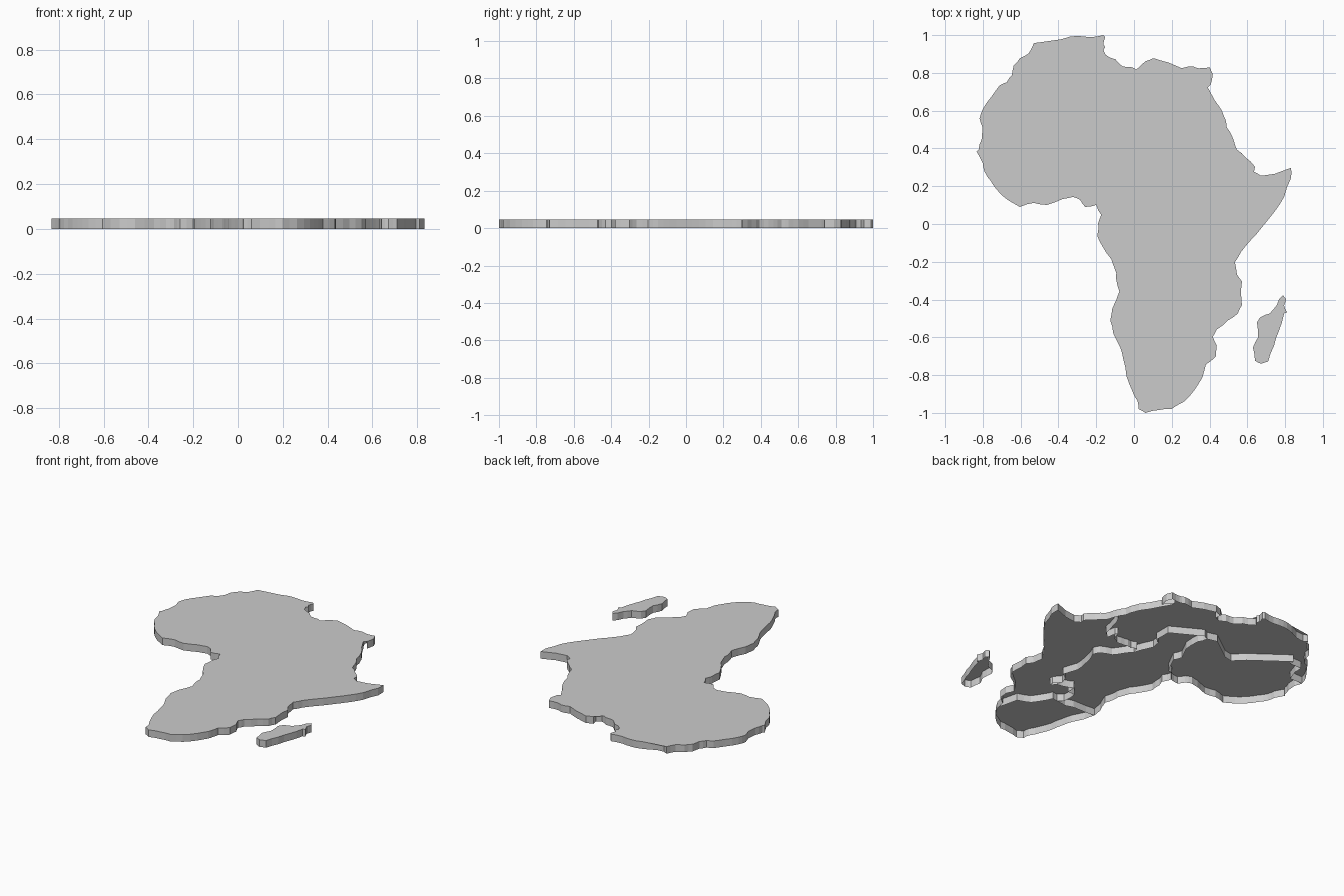
import bpy, bmesh, random

random.seed(4)
HEIGHT = 0.046

mat = bpy.data.materials.new("plain grey")
mat.diffuse_color = (0.6, 0.6, 0.6, 1)


def line(coords, rough=0.0):
    """Flat list of map grid numbers -> polyline, with ragged midpoints added."""
    pts = list(zip(coords[::2], coords[1::2]))
    if not rough:
        return pts
    out = [pts[0]]
    for (ax, ay), (bx, by) in zip(pts, pts[1:]):
        k = random.uniform(-rough, rough)
        dx, dy = bx - ax, by - ay
        length = (dx * dx + dy * dy) ** 0.5
        if length > 6:
            k *= min(1.0, 10 / length)
            out.append(((ax + bx) / 2 - dy * k, (ay + by) / 2 + dx * k))
        out.append((bx, by))
    return out


# coast sections, clockwise round the continent
north_coast = line([981,119, 984,110, 993,97, 1001,86, 1008,83, 1013,76, 1015,66, 1021,59,
    1030,54, 1035,44, 1040,47, 1050,46, 1058,42, 1066,39, 1076,37, 1090,38, 1104,36, 1106,38,
    1104,45, 1106,48, 1102,53, 1110,58, 1116,60, 1123,67, 1133,68, 1141,72, 1147,69, 1146,62,
    1154,59, 1164,62, 1173,65, 1182,69, 1193,67, 1199,69, 1210,68, 1213,75, 1211,85, 1207,79,
    1202,73, 1202,77, 1208,88, 1215,101, 1222,111, 1226,121, 1227,128, 1232,136], 0.06)
east_coast = line([1232,136, 1234,141, 1237,150, 1246,158, 1255,167, 1254,172, 1261,176,
    1275,174, 1291,168, 1291,178, 1284,197, 1275,211, 1263,226, 1250,241, 1241,252, 1235,262,
    1237,274, 1242,281, 1241,290, 1242,305, 1238,313, 1228,320, 1217,329, 1213,336, 1217,345,
    1216,356, 1206,364, 1204,372], 0.06)
south_coast = line([1204,372, 1202,378, 1195,389, 1184,401, 1172,408, 1160,409, 1146,412,
    1139,408, 1138,400, 1132,388, 1127,375, 1124,359, 1121,347, 1114,333, 1111,320], 0.06)
central_coast = line([1111,320, 1113,308, 1120,291, 1117,280, 1117,273, 1112,259, 1103,246,
    1098,236, 1099,223, 1102,215, 1097,205], 0.06)
west_coast = line([1097,205, 1086,207, 1081,200, 1074,197, 1064,199, 1048,205, 1035,203,
    1021,207, 1009,200, 1000,192, 992,181, 986,172, 984,163, 978,152, 980,150, 983,140,
    984,128, 981,119], 0.06)

# inland borders, shared by the neighbouring regions
north_west_border = line([981,119, 998,119, 1003,104, 1003,94, 1019,94, 1019,88, 1061,119,
    1073,131, 1083,129, 1112,108, 1124,111])
west_central_border = line([1124,111, 1128,122, 1128,142, 1119,160, 1123,170, 1112,192,
    1104,195, 1097,205], 0.08)
north_central_border = line([1124,111, 1130,108, 1166,128, 1166,148, 1160,152, 1158,163,
    1164,176, 1167,185])
north_east_border = line([1167,185, 1170,177, 1176,180, 1185,180, 1195,181, 1203,176,
    1206,166, 1209,168, 1211,179, 1218,173, 1223,153, 1227,141, 1232,136], 0.1)
east_central_border = line([1167,185, 1175,195, 1182,205, 1195,210, 1199,218, 1194,230,
    1192,240, 1190,255, 1196,273, 1188,278, 1185,287, 1192,295, 1192,300, 1186,294, 1176,292,
    1167,288, 1167,299, 1157,299, 1157,317, 1163,322], 0.06)
south_central_border = line([1163,322, 1150,324, 1140,321, 1122,321, 1111,320])
south_east_border = line([1163,322, 1170,321, 1175,331, 1183,343, 1198,349, 1201,362,
    1204,372], 0.08)
island_coast = line([1283,295, 1286,299, 1284,305, 1287,312, 1284,313, 1279,330, 1274,345,
    1268,361, 1261,363, 1255,360, 1253,347, 1258,337, 1257,322, 1260,317, 1270,313, 1276,306,
    1279,299, 1283,295], 0.05)

# each region is a closed loop of coast and borders
regions = {
    "north_region": [north_coast, north_east_border[::-1], north_central_border[::-1],
                     north_west_border[::-1]],
    "west_region": [west_coast, north_west_border, west_central_border],
    "central_region": [central_coast, west_central_border[::-1], north_central_border,
                       east_central_border, south_central_border],
    "east_region": [east_coast, south_east_border[::-1], east_central_border[::-1],
                    north_east_border],
    "south_region": [south_coast, south_central_border[::-1], south_east_border],
    "island": [island_coast],
}

# fit the map grid to a 2 unit long model centred on the origin
every = [p for parts in regions.values() for part in parts for p in part]
xs, ys = [p[0] for p in every], [p[1] for p in every]
cx, cy = (min(xs) + max(xs)) / 2, (min(ys) + max(ys)) / 2
scale = 2 / (max(ys) - min(ys))


def build_region(name, parts):
    """Thin plate with a flat top and side walls, open underneath."""
    loop = [((x - cx) * scale, (cy - y) * scale) for part in parts for x, y in part[:-1]]
    area = sum(a[0] * b[1] - b[0] * a[1] for a, b in zip(loop, loop[1:] + loop[:1]))
    if area < 0:
        loop.reverse()
    bm = bmesh.new()
    top = [bm.verts.new((x, y, HEIGHT)) for x, y in loop]
    low = [bm.verts.new((x, y, 0)) for x, y in loop]
    cap = bm.faces.new(top)
    for i in range(len(loop)):
        j = (i + 1) % len(loop)
        bm.faces.new((top[i], low[i], low[j], top[j]))
    bmesh.ops.triangulate(bm, faces=[cap])
    mesh = bpy.data.meshes.new(name)
    bm.to_mesh(mesh)
    bm.free()
    mesh.materials.append(mat)
    bpy.context.collection.objects.link(bpy.data.objects.new(name, mesh))


for name, parts in regions.items():
    build_region(name, parts)
